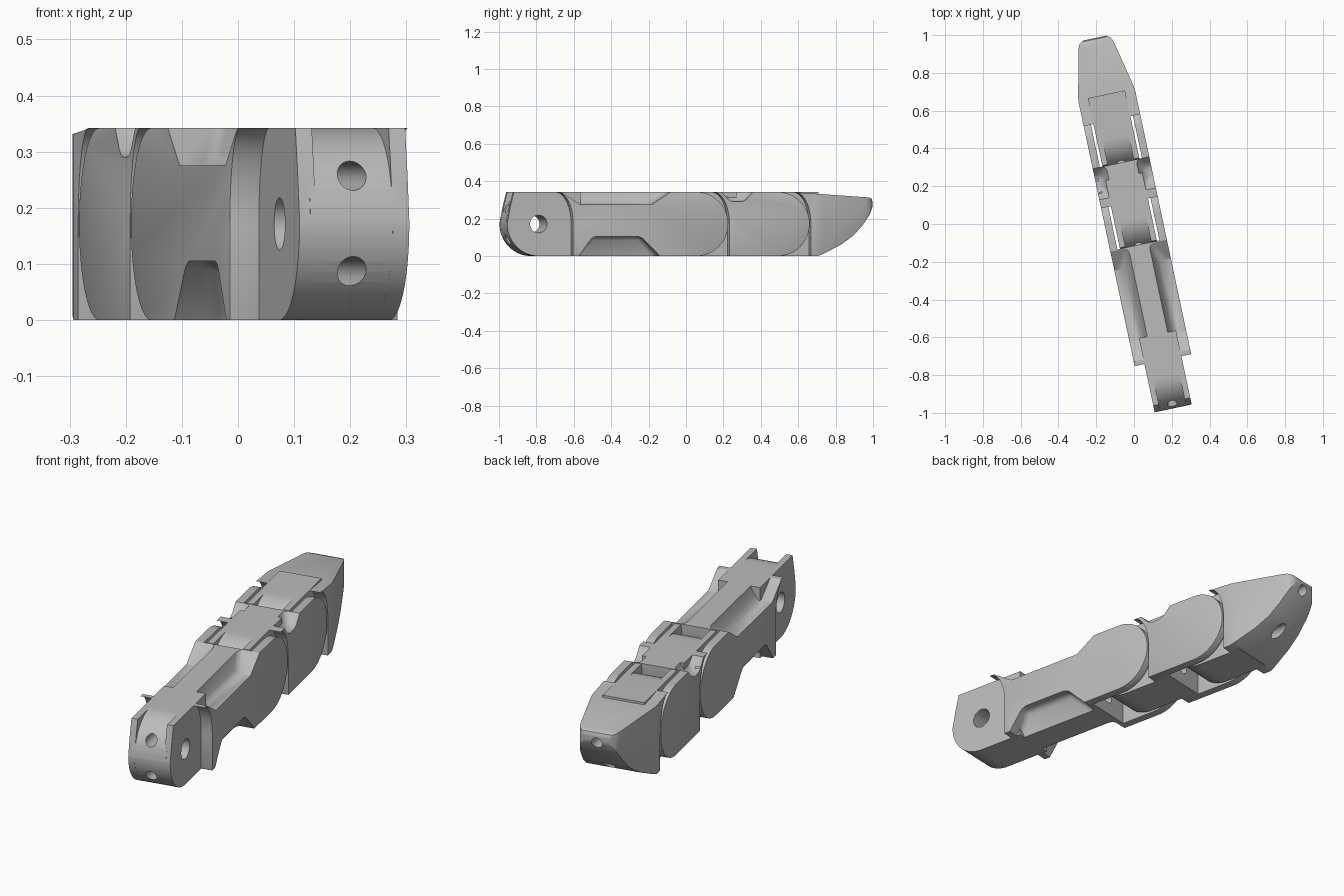
import bpy, bmesh
from math import sin, cos, pi, radians
from mathutils import Matrix

cube = bpy.data.objects.get("Cube")
if cube:
    bpy.data.objects.remove(cube, do_unlink=True)

grey = bpy.data.materials.new("plain_grey")
grey.use_nodes = True
grey.diffuse_color = (0.5, 0.5, 0.5, 1)
grey.node_tree.nodes["Principled BSDF"].inputs["Base Color"].default_value = (0.5, 0.5, 0.5, 1)

H = 0.342            # finger height
R = H / 2            # knuckle radius
W = 0.153            # half width of the finger
JOINTS = [-0.827, 0.027, 0.472]


def finish(name, bm):
    bmesh.ops.recalc_face_normals(bm, faces=bm.faces)
    mesh = bpy.data.meshes.new(name)
    bm.to_mesh(mesh)
    bm.free()
    mesh.materials.append(grey)
    ob = bpy.data.objects.new(name, mesh)
    bpy.context.collection.objects.link(ob)
    return ob


def prism(name, pts, lo, hi, axis="x"):
    """Extrude a (y, z) profile along x, or an (x, y) outline along z."""
    bm = bmesh.new()
    place = (lambda p, d: (d, p[0], p[1])) if axis == "x" else (lambda p, d: (p[0], p[1], d))
    face = bm.faces.new([bm.verts.new(place(p, lo)) for p in pts])
    res = bmesh.ops.extrude_face_region(bm, geom=[face])
    verts = [g for g in res["geom"] if isinstance(g, bmesh.types.BMVert)]
    shift = (hi - lo, 0, 0) if axis == "x" else (0, 0, hi - lo)
    bmesh.ops.translate(bm, vec=shift, verts=verts)
    return finish(name, bm)


def rod(name, radius, length, axis, loc):
    bm = bmesh.new()
    bmesh.ops.create_cone(bm, cap_ends=True, segments=32, radius1=radius, radius2=radius, depth=length)
    bm.transform(Matrix.Translation(loc) @ Matrix.Rotation(pi / 2, 4, axis))
    return finish(name, bm)


def apply(ob, mod):
    bpy.context.view_layer.objects.active = ob
    bpy.ops.object.modifier_apply(modifier=mod.name)


def bevel(ob, width, segments=3):
    m = ob.modifiers.new("bevel", "BEVEL")
    m.width, m.segments, m.limit_method, m.angle_limit = width, segments, "ANGLE", radians(35)
    apply(ob, m)


def combine(ob, other, op):
    m = ob.modifiers.new("bool", "BOOLEAN")
    m.operation, m.object, m.solver = op, other, "EXACT"
    apply(ob, m)
    bpy.data.objects.remove(other, do_unlink=True)


def arc(c, r, start, end, n=24):
    angles = [radians(start + (end - start) * i / n) for i in range(n + 1)]
    return [(c + r * cos(t), R + r * sin(t)) for t in angles]


def collar(c):
    """Concave edge behind a knuckle, from the top lip down to the base."""
    steps = [pi / 2 * (1 - i / 14) for i in range(15)]
    return [(c + 0.09 + 0.088 * cos(t), R + R * sin(t)) for t in steps] + [(c + 0.178, 0)]


def add_knuckle(ob, c):
    """Round tongue with two square stop ears and a pin hole."""
    back = c + 0.23
    core = prism("core", arc(c, R, 90, 270) + [(back, 0), (back, H)], -0.08, 0.08)
    stop = [(c - 0.135, H), (c - 0.155, 0.26)]
    for lo, hi in ((-0.1, -0.07), (0.07, 0.1)):
        ear = prism("ear", stop + arc(c, R, 178, 270) + [(back, 0), (back, H)], lo, hi)
        combine(core, ear, "UNION")
    combine(ob, core, "UNION")
    combine(ob, rod("pin_hole", 0.047, 0.5, "Y", (0, c, R)), "DIFFERENCE")


def cut_fork(ob, c):
    """Open slot that takes the next knuckle."""
    far = c + 0.3
    pts = [(c - 0.14, 0.4), (c - 0.14, 0.29)] + arc(c, 0.18, 142, 180, 8)
    pts += [(c - 0.18, -0.05), (far, -0.05), (far, 0.4)]
    combine(ob, prism("slot", pts, -0.114, 0.114), "DIFFERENCE")


def cut_relief(ob, outer, inner, z_out, z_in, edge):
    """Hollow both long edges between two stretches of the length."""
    for s in (-1, 1):
        bm = bmesh.new()
        for span, z, a in ((outer, z_out, edge), (inner, z_in, edge + 0.045)):
            for y in span:
                bm.verts.new((s * a, y, z))
                bm.verts.new((s * 0.25, y, z))
        bmesh.ops.convex_hull(bm, input=bm.verts[:])
        bmesh.ops.dissolve_limit(bm, angle_limit=0.02, verts=bm.verts[:], edges=bm.edges[:])
        cutter = finish("relief", bm)
        bevel(cutter, 0.022)
        combine(ob, cutter, "DIFFERENCE")


def complete(ob):
    # Two cord tunnels run the whole length
    for z in (0.257, 0.087):
        combine(ob, rod("tunnel", 0.026, 2.6, "X", (0, 0, z)), "DIFFERENCE")
    ob.data.transform(Matrix.Rotation(radians(12), 4, "Z"))
    bpy.ops.object.select_all(action="DESELECT")
    ob.select_set(True)
    bpy.context.view_layer.objects.active = ob
    bpy.ops.object.shade_smooth_by_angle(angle=radians(30))


def link(name, c, nxt):
    ob = prism(name, collar(c) + arc(nxt, R, -90, 90), -W, W)
    bevel(ob, 0.01, 2)
    return ob


# Lower link: long, with hollows along the top and bottom edges
lower = link("lower_link", JOINTS[0], JOINTS[1])
cut_relief(lower, (-0.74, -0.09), (-0.61, -0.22), 0.36, 0.275, 0.045)
cut_relief(lower, (-0.63, -0.16), (-0.54, -0.28), -0.015, 0.105, 0.06)
cut_fork(lower, JOINTS[1])
add_knuckle(lower, JOINTS[0])
complete(lower)

# Middle link: short, with a small top hollow
middle = link("middle_link", JOINTS[1], JOINTS[2])
cut_relief(middle, (0.15, 0.345), (0.21, 0.285), 0.355, 0.29, 0.07)
cut_fork(middle, JOINTS[2])
add_knuckle(middle, JOINTS[1])
complete(middle)

# Fingertip: wedge profile trimmed to a tapering outline
profile = collar(JOINTS[2]) + [(0.69, 0), (0.72, 0.012), (0.82, 0.06), (0.89, 0.108), (0.945, 0.165),
                               (0.985, 0.22), (1.005, 0.26), (1.008, 0.285), (1.0, 0.306),
                               (0.98, 0.313), (0.6, 0.338)]
tip = prism("fingertip", profile, -0.2, 0.2)
half = [(W, 0.4), (W, 0.69), (0.15, 0.715), (0.096, 0.965), (0.085, 0.99), (0.062, 1.006)]
outline = half + [(-x, y) for x, y in reversed(half)]
combine(tip, prism("outline", outline, -0.1, 0.5, "z"), "INTERSECT")
bevel(tip, 0.014)
add_knuckle(tip, JOINTS[2])
complete(tip)
